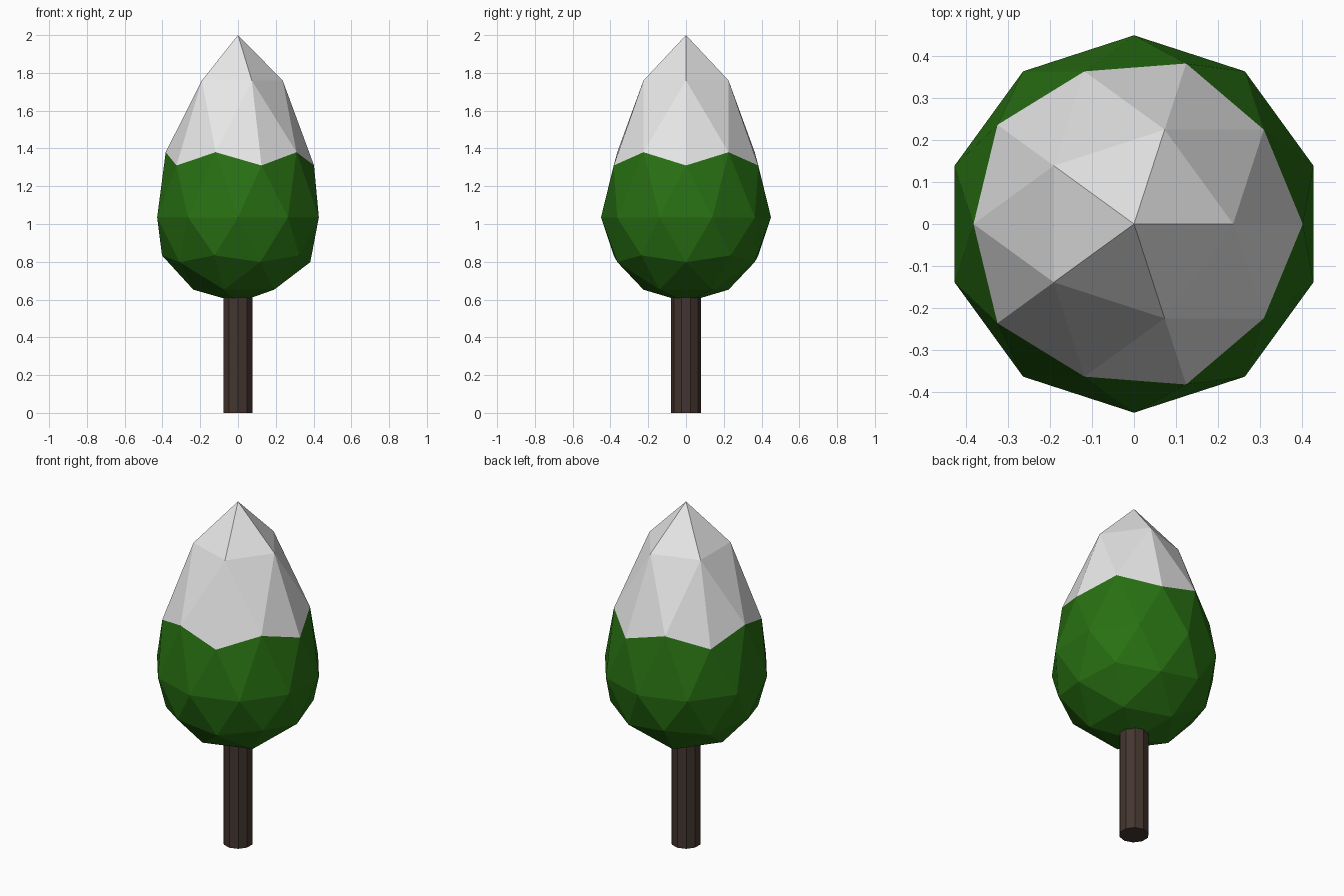
import bpy, bmesh

cube = bpy.data.objects.get("Cube")
if cube:
    bpy.data.objects.remove(cube, do_unlink=True)


def make_material(name, colour):
    mat = bpy.data.materials.new(name)
    mat.use_nodes = True
    rgba = (*colour, 1.0)
    mat.diffuse_color = rgba
    mat.node_tree.nodes["Principled BSDF"].inputs["Base Color"].default_value = rgba
    return mat


def finish(name, bm, materials):
    mesh = bpy.data.meshes.new(name)
    bm.to_mesh(mesh)
    bm.free()
    for mat in materials:
        mesh.materials.append(mat)
    obj = bpy.data.objects.new(name, mesh)
    bpy.context.collection.objects.link(obj)
    return obj


bark = make_material("dark brown bark", (0.058, 0.036, 0.029))
leaf = make_material("leaf green", (0.021, 0.163, 0.006))
snow = make_material("snow white", (0.8, 0.8, 0.8))

# Trunk: ten-sided post reaching into the foliage
TRUNK_RADIUS, TRUNK_HEIGHT = 0.08, 0.7
bm = bmesh.new()
bmesh.ops.create_cone(bm, cap_ends=True, segments=10, radius1=TRUNK_RADIUS,
                      radius2=TRUNK_RADIUS, depth=TRUNK_HEIGHT)
bmesh.ops.translate(bm, verts=bm.verts, vec=(0, 0, TRUNK_HEIGHT / 2))
finish("trunk", bm, [bark])

# Foliage: low-poly ball whose upper rings are drawn up to a point
RADIUS, CENTRE = 0.45, 1.035
RAISED = {0.447: 1.31, 0.526: 1.38, 0.851: 1.76, 1.0: 2.0}
bm = bmesh.new()
bmesh.ops.create_icosphere(bm, subdivisions=2, radius=RADIUS)
for v in bm.verts:
    level = v.co.z / RADIUS
    if level > 0.2:
        ring = min(RAISED, key=lambda k: abs(k - level))
        v.co.z = RAISED[ring]
    else:
        v.co.z += CENTRE

# Snow cap: every face wholly above the widest ring
for f in bm.faces:
    f.material_index = int(min(v.co.z for v in f.verts) > 1.2)
finish("foliage", bm, [leaf, snow])
